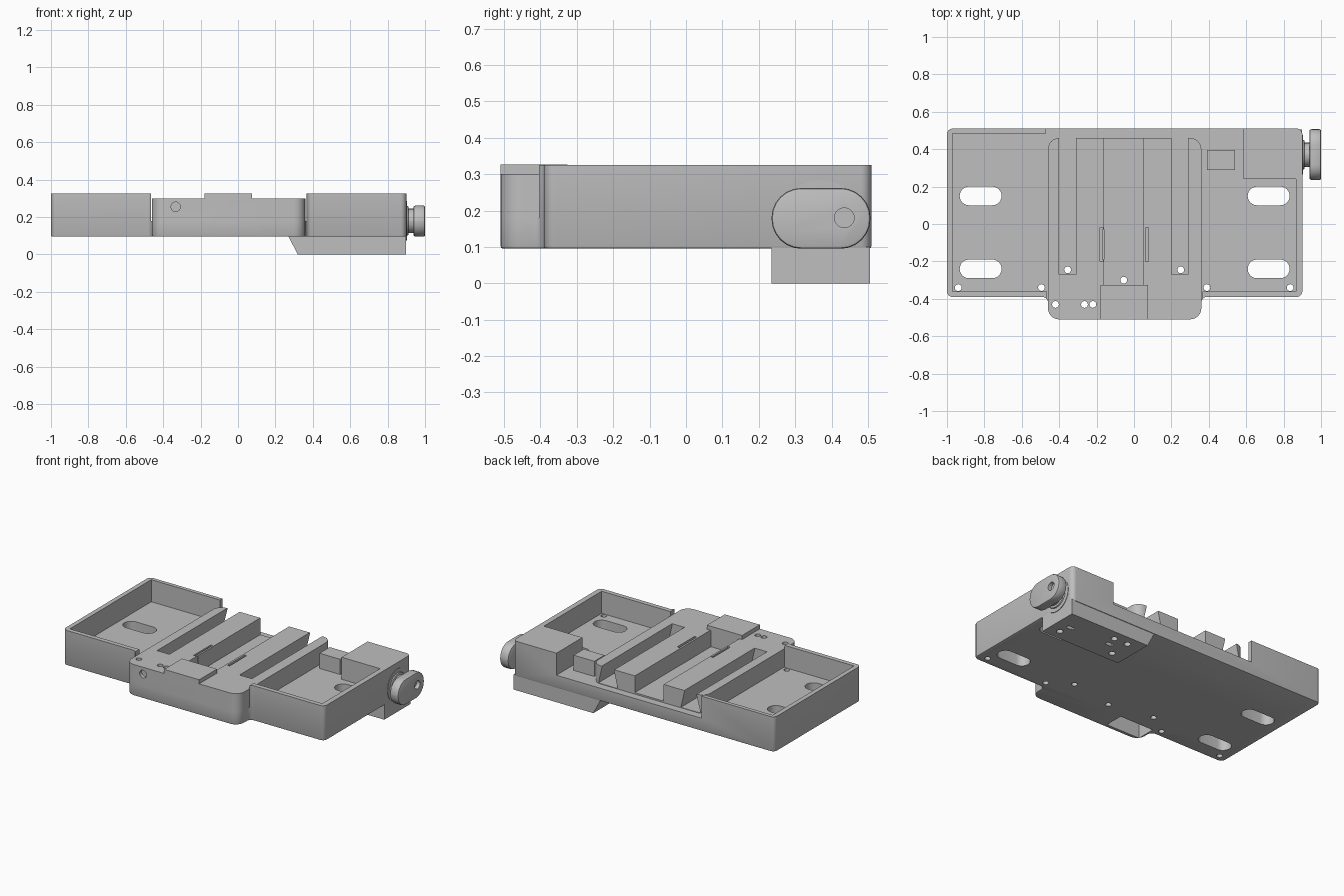
import bpy, bmesh, math
from mathutils import Vector

if "Cube" in bpy.data.objects:
    bpy.data.objects.remove(bpy.data.objects["Cube"], do_unlink=True)

grey = bpy.data.materials.new("matte_grey")
grey.use_nodes = True
grey.diffuse_color = (0.52, 0.52, 0.52, 1)
grey.node_tree.nodes["Principled BSDF"].inputs["Base Color"].default_value = grey.diffuse_color


def rounded(points, radii, steps=6):
    """Round the right-angled corners of an outline."""
    out, n = [], len(points)
    for i, r in enumerate(radii):
        p = Vector(points[i])
        if r == 0:
            out.append(p)
            continue
        u = (Vector(points[i - 1]) - p).normalized() * r
        v = (Vector(points[(i + 1) % n]) - p).normalized() * r
        for k in range(steps + 1):
            a = math.pi / 2 * k / steps
            out.append(p + u + v - v * math.cos(a) - u * math.sin(a))
    return out


def rect(x0, y0, x1, y1, r=0.0):
    return rounded([(x0, y0), (x1, y0), (x1, y1), (x0, y1)], [r] * 4)


def disc(x, y, r):
    return rect(x - r, y - r, x + r, y + r, r * 0.99)


def prism(name, outline, lo, hi, axis="z", bevel_low=0, bevel_high=0):
    place = {"x": lambda a, b, h: (h, a, b),
             "y": lambda a, b, h: (a, h, b),
             "z": lambda a, b, h: (a, b, h)}[axis]
    bm = bmesh.new()
    rings = [[bm.verts.new(place(a, b, h)) for a, b in outline] for h in (lo, hi)]
    n = len(outline)
    caps = [bm.faces.new(ring) for ring in rings]
    for i in range(n):
        j = (i + 1) % n
        bm.faces.new((rings[0][i], rings[0][j], rings[1][j], rings[1][i]))
    bmesh.ops.recalc_face_normals(bm, faces=bm.faces)
    edges = [list(cap.edges) for cap in caps]
    for group, width in zip(edges, (bevel_low, bevel_high)):
        if width:
            bmesh.ops.bevel(bm, geom=group, offset=width, segments=2, profile=0.5, affect="EDGES")
    mesh = bpy.data.meshes.new(name)
    bm.to_mesh(mesh)
    bm.free()
    mesh.materials.append(grey)
    obj = bpy.data.objects.new(name, mesh)
    bpy.context.collection.objects.link(obj)
    return obj


def cut(target, outline, lo, hi, axis="z"):
    cutter = prism("cutter", outline, lo, hi, axis)
    cutter.hide_render = True
    mod = target.modifiers.new("cut", "BOOLEAN")
    mod.operation, mod.solver, mod.object = "DIFFERENCE", "EXACT", cutter
    bpy.context.view_layer.objects.active = target
    bpy.ops.object.modifier_apply(modifier=mod.name)
    bpy.data.objects.remove(cutter, do_unlink=True)


BOTTOM, FLOOR, DECK, RIM = 0.095, 0.18, 0.30, 0.325

# Tray with a front tongue, a solid rear corner housing and an open back
tray = prism("tray", rounded(
    [(-1, -.39), (-.46, -.39), (-.46, -.51), (.36, -.51), (.36, -.39), (.9, -.39), (.9, .51), (-1, .51)],
    [.03, .03, .06, .06, .03, .03, .03, .03]), BOTTOM, RIM, bevel_low=0.008)
cut(tray, [(-.97, -.36), (.865, -.36), (.865, .24), (.585, .24), (.585, .485), (-.97, .485)], FLOOR, 1)
cut(tray, rect(-.47, .3, .585, .6), FLOOR, 1)
cut(tray, rect(-.465, -.6, .365, -.3), FLOOR, 1)

# Raised centre deck: two dovetail grooves and a straight channel, open at the back
deck = prism("centre_deck", rect(-.46, -.51, .36, .46, .06), FLOOR, DECK)
for x in (-.355, .245):
    cut(deck, [(x - .045, DECK + .01), (x - .045, DECK - .01), (x - .07, FLOOR + .003),
               (x + .07, FLOOR + .003), (x + .045, DECK - .01), (x + .045, DECK + .01)], -.27, .6, "y")
cut(deck, rect(-.16, -.33, .05, .6), FLOOR + .01, 1)
for x in (-.175, .07):
    cut(deck, rect(x - .008, -.2, x + .008, -.02), .2, 1)

# Mounting slots and screw holes
for x in (-.82, .72):
    for y in (.15, -.24):
        cut(tray, rect(x - .112, y - .05, x + .112, y + .05, .0495), 0, 1)
for x in (-.94, -.495, .39, .835):
    cut(tray, disc(x, -.34, .018), 0, FLOOR + .1)
for x, y in ((-.355, -.245), (.25, -.245), (-.055, -.3), (-.42, -.43), (-.265, -.43), (-.22, -.43)):
    for part in (tray, deck):
        cut(part, disc(x, y, .018), 0, 1)

# Compartment under the tongue, with a front hole
for part in (tray, deck):
    cut(part, rect(-.445, -.485, -.2, -.36), 0, .28)
cut(deck, disc(-.333, .255, .025), -.6, -.43, "y")

# Front tab and spring clips
prism("front_tab", rect(-.18, -.51, .075, -.325), DECK - .001, RIM + .002)
for side, x in (("right", -.165), ("left", .055)):
    prism(side + "_clip", rect(x - .006, -.19, x + .006, -.03), FLOOR, DECK)

# Small block beside the housing
prism("small_block", rect(.39, .29, .54, .395), FLOOR - .01, .28)

# Foot below the corner, with a slanted inner end
foot = prism("foot", [(.32, 0), (.899, 0), (.899, .1), (.27, .1), (.27, .095)], .235, .505, "y")
for x, y in ((.42, .3), (.42, .44), (.52, .44), (.82, .3)):
    cut(foot, disc(x, y, .02), -1, .04)
for x in (.5, .8):
    cut(foot, rect(x - .025, .36, x + .025, .385), -1, .02)

# Side knob: backing disc, flange, neck and oblong grip
prism("knob_backing", disc(.37, .18, .105), .89, .903, "x")
prism("knob_flange", disc(.37, .18, .08), .89, .912, "x", bevel_high=.008)
prism("knob_neck", disc(.37, .18, .065), .9, .95, "x")
grip = prism("knob_grip", rect(.235, .095, .507, .262, .082), .937, 1, "x", .012, .008)
cut(grip, disc(.435, .18, .027), .975, 1.1, "x")

# Smooth the rounded walls, keep corners crisp
for obj in bpy.context.collection.objects:
    if obj.type == "MESH" and grey.name in obj.data.materials:
        bpy.ops.object.select_all(action="DESELECT")
        obj.select_set(True)
        bpy.context.view_layer.objects.active = obj
        bpy.ops.object.shade_smooth_by_angle(angle=math.radians(30))
